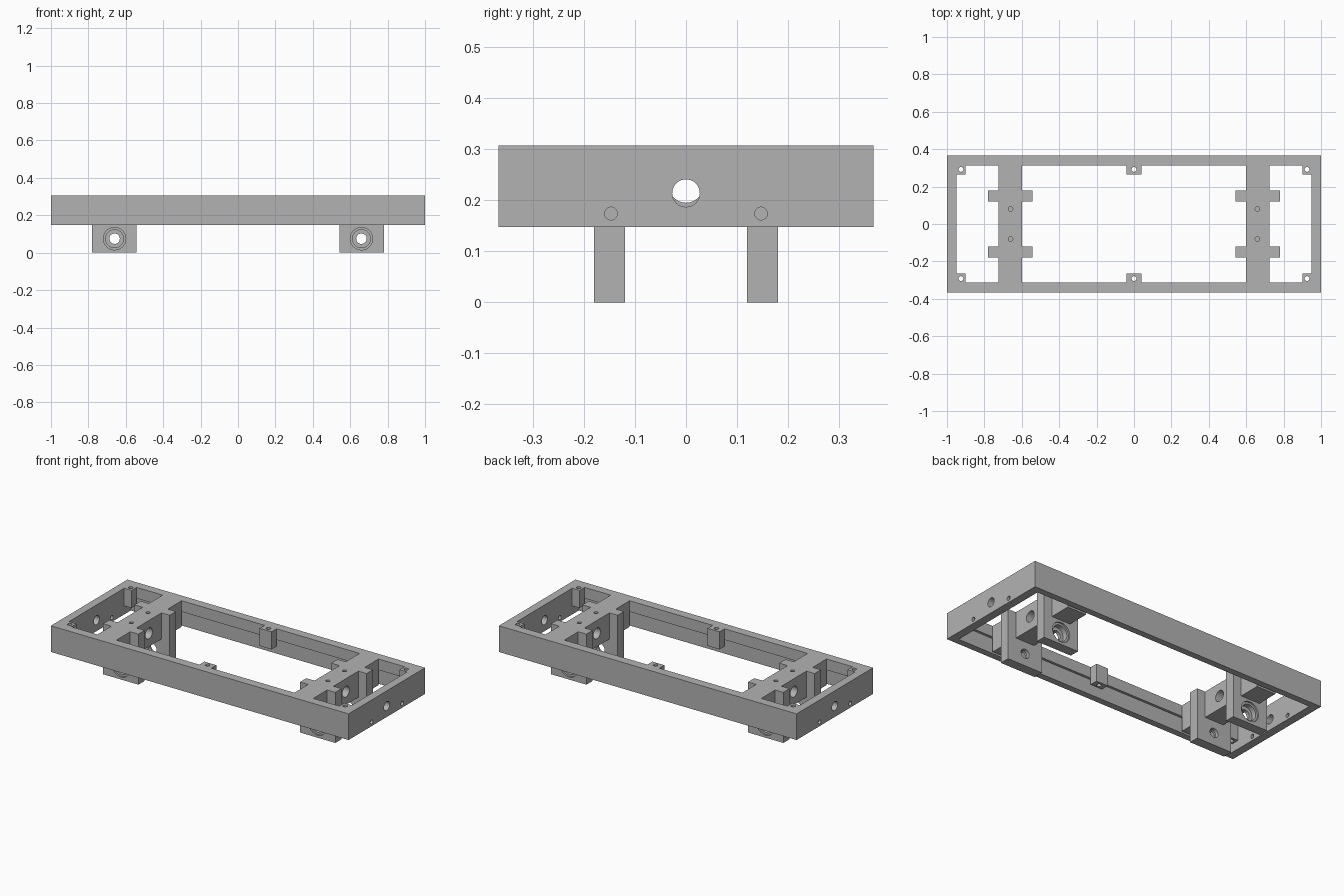
import bpy
import bmesh
import math
from mathutils import Matrix, Vector

if "Cube" in bpy.data.objects:
    bpy.data.objects.remove(bpy.data.objects["Cube"], do_unlink=True)

GREY = 0.45
grey = bpy.data.materials.new("plain grey")
grey.use_nodes = True
grey.diffuse_color = (GREY, GREY, GREY, 1)
grey.node_tree.nodes["Principled BSDF"].inputs["Base Color"].default_value = (GREY, GREY, GREY, 1)

BOTTOM, TOP = 0.148, 0.307      # frame heights
HALF_W, INNER_X, INNER_Y = 0.367, 0.95, 0.313
LEDGE_Z, LEDGE_Y = 0.24, 0.328  # relief under the inside lip of the long walls


def finish(name, bm):
    mesh = bpy.data.meshes.new(name)
    bm.to_mesh(mesh)
    bm.free()
    mesh.materials.append(grey)
    obj = bpy.data.objects.new(name, mesh)
    bpy.context.collection.objects.link(obj)
    return obj


def box(name, x, y, z):
    bm = bmesh.new()
    size = [b - a for a, b in (x, y, z)]
    centre = Vector([(a + b) / 2 for a, b in (x, y, z)])
    bmesh.ops.create_cube(bm, size=1, matrix=Matrix.Translation(centre) @ Matrix.Diagonal((*size, 1)))
    return finish(name, bm)


def rod(axis, centre, radius, length):
    bm = bmesh.new()
    turn = Vector((0, 0, 1)).rotation_difference(Vector(axis)).to_matrix().to_4x4()
    bmesh.ops.create_cone(bm, cap_ends=True, segments=32, radius1=radius, radius2=radius,
                          depth=length, matrix=Matrix.Translation(centre) @ turn)
    return finish("cutter", bm)


def combine(obj, others, operation="DIFFERENCE"):
    """Apply one boolean per helper, then delete the helper."""
    for other in others:
        other.hide_render = True
        mod = obj.modifiers.new("boolean", "BOOLEAN")
        mod.operation, mod.solver, mod.object = operation, "EXACT", other
        graph = bpy.context.evaluated_depsgraph_get()
        mesh = bpy.data.meshes.new_from_object(obj.evaluated_get(graph))
        obj.modifiers.clear()
        obj.data = mesh
        bpy.data.objects.remove(other, do_unlink=True)
    return obj


def smooth(obj):
    bpy.ops.object.select_all(action="DESELECT")
    obj.select_set(True)
    bpy.context.view_layer.objects.active = obj
    bpy.ops.object.shade_smooth_by_angle(angle=math.radians(30))


X, Y, Z = (1, 0, 0), (0, 1, 0), (0, 0, 1)

# Rectangular frame with a relieved lower inside wall
frame = box("outer_frame", (-1, 1), (-HALF_W, HALF_W), (BOTTOM, TOP))
cuts = [box("cutter", (-INNER_X, INNER_X), (-INNER_Y, INNER_Y), (0, 0.5)),
        box("cutter", (-INNER_X, INNER_X), (-LEDGE_Y, LEDGE_Y), (0, LEDGE_Z))]
# Holes in the end walls
for s in (-1, 1):
    cuts.append(rod(X, (s * 0.97, 0, 0.214), 0.027, 0.2))
    for y in (-0.147, 0.147):
        cuts.append(rod(X, (s * 0.97, y, 0.174), 0.0125, 0.2))
smooth(combine(frame, cuts))

# Screw bosses in the corners and at the middle of the long walls
for sx, place in ((-1, "right"), (0, "middle"), (1, "left")):
    for sy, side in ((-1, "front"), (1, "back")):
        xs = sorted((sx * 0.9, sx * INNER_X)) if sx else (-0.04, 0.04)
        ys = sorted((sy * 0.265, sy * INNER_Y))
        boss = box(f"screw_boss_{side}_{place}", xs, ys, (0.2, TOP))
        hole = rod(Z, (sx * 0.925, sy * 0.292, TOP), 0.013, 0.5)
        smooth(combine(boss, [hole]))

# Cross brackets: a beam with two hanging bearing plates
for sx, place in ((-1, "right"), (1, "left")):
    cx = sx * 0.66
    bracket = box(f"axle_bracket_{place}", sorted((sx * 0.598, sx * 0.725)),
                  (-INNER_Y, INNER_Y), (BOTTOM, TOP))
    plates = []
    cuts = [rod(X, (cx, 0, 0.228), 0.033, 0.4)]
    for sy in (-1, 1):
        plates.append(box("bearing_plate", sorted((sx * 0.543, sx * 0.78)),
                          sorted((sy * 0.12, sy * 0.18)), (0, TOP)))
        # Stepped bearing seat, open on the outer side
        for radius, depth in ((0.06, 0.01), (0.048, 0.04), (0.028, 0.1)):
            cuts.append(rod(Y, (cx, sy * (0.23 - depth / 2), 0.075), radius, 0.1 + depth))
        # Blind screw hole in the beam top
        cuts.append(rod(Z, (cx, sy * 0.08, TOP), 0.012, 0.1))
    combine(bracket, plates, "UNION")
    smooth(combine(bracket, cuts))
